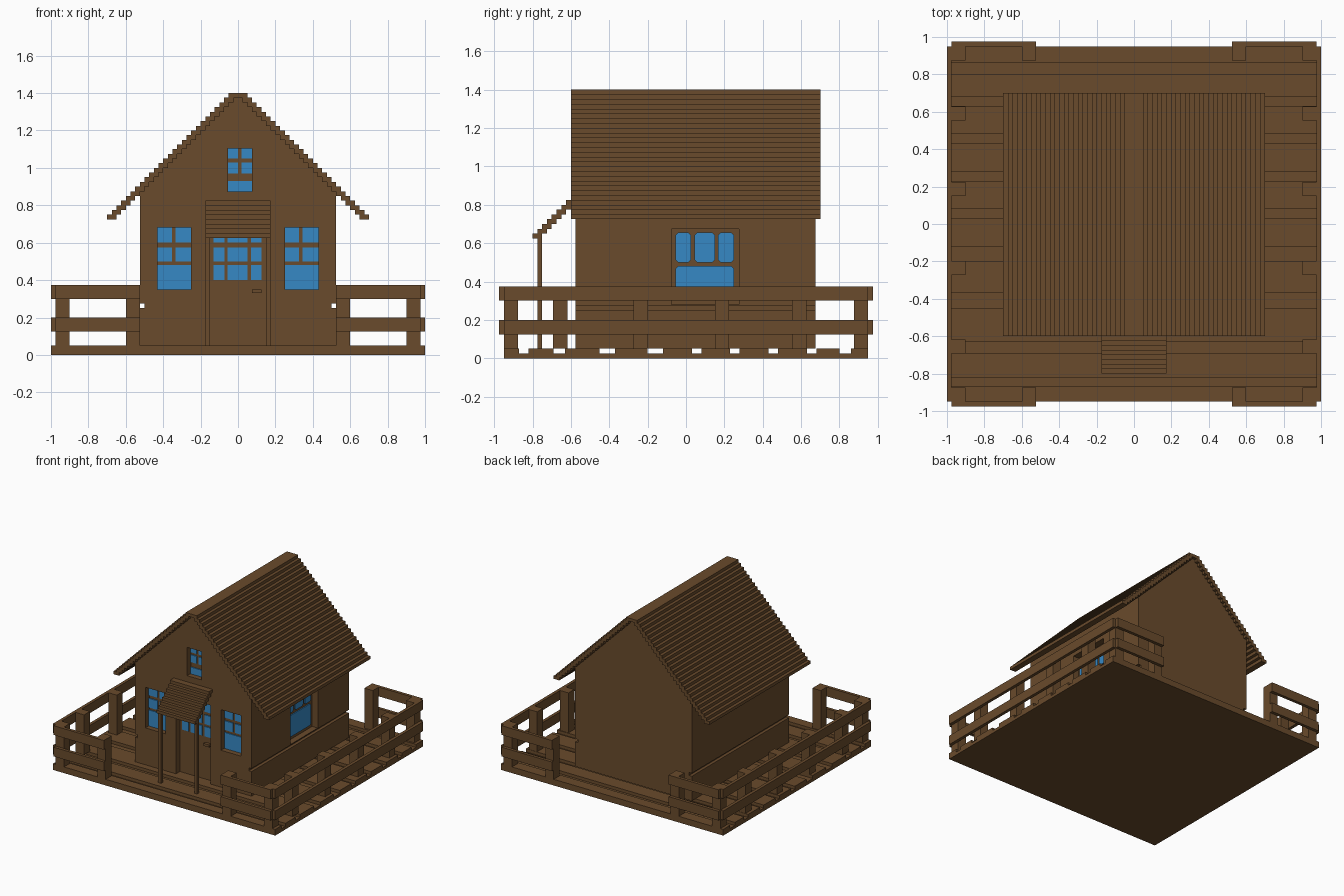
import bpy, bmesh
from mathutils import Vector

cube = bpy.data.objects.get("Cube")
if cube:
    bpy.data.objects.remove(cube, do_unlink=True)


def material(name, rgb):
    m = bpy.data.materials.new(name)
    m.use_nodes = True
    m.diffuse_color = (*rgb, 1)
    m.node_tree.nodes["Principled BSDF"].inputs["Base Color"].default_value = (*rgb, 1)
    return m


WOOD = material("brown wood", (0.142, 0.070, 0.025))
GLASS = material("blue glass", (0.037, 0.250, 0.560))


def finish(name, bm, mat):
    bmesh.ops.recalc_face_normals(bm, faces=bm.faces)
    me = bpy.data.meshes.new(name)
    bm.to_mesh(me)
    bm.free()
    me.materials.append(mat)
    ob = bpy.data.objects.new(name, me)
    bpy.context.collection.objects.link(ob)
    return ob


def add_box(bm, x0, x1, y0, y1, z0, z1):
    x0, x1 = sorted((x0, x1))
    y0, y1 = sorted((y0, y1))
    verts = bmesh.ops.create_cube(bm, size=1)["verts"]
    size = Vector((x1 - x0, y1 - y0, z1 - z0))
    mid = Vector((x0 + x1, y0 + y1, z0 + z1)) / 2
    for v in verts:
        v.co = Vector(a * b for a, b in zip(v.co, size)) + mid


def boxes(name, items, mat=WOOD):
    bm = bmesh.new()
    for b in items:
        add_box(bm, *b)
    return finish(name, bm, mat)


def prism(name, points, direction, mat):
    bm = bmesh.new()
    face = bm.faces.new([bm.verts.new(p) for p in points])
    ext = bmesh.ops.extrude_face_region(bm, geom=[face])
    bmesh.ops.translate(bm, vec=direction,
                        verts=[g for g in ext["geom"] if isinstance(g, bmesh.types.BMVert)])
    return finish(name, bm, mat)


# Deck: slab with raised planks and grooves between them
boxes("deck_slab", [(-1, 1, -0.95, 0.95, 0, 0.025)])
grooves = [(-.87, -.82), (-.69, -.63), (-.45, -.37), (-.2, -.12), (.03, .08),
           (.23, .28), (.43, .48), (.63, .68), (.8, .86)]
starts = [-0.95] + [g[1] for g in grooves]
ends = [g[0] for g in grooves] + [0.95]
boxes("deck_planks", [(-1, 1, a, b, 0.025, 0.05) for a, b in zip(starts, ends)])

# Fence: posts along the sides, gate posts front and back, two rails each
posts, rails = [], []
for s in (-1, 1):
    for y in (-0.9125, -0.655, -0.235, 0.1875, 0.59, 0.9125):
        posts.append((s * 0.9, s * 0.975, y - 0.0375, y + 0.0375, 0.05, 0.375))
    for t in (-1, 1):
        posts.append((s * 0.525, s * 0.6, t * 0.875, t * 0.95, 0.05, 0.375))
    for z in (0.125, 0.3):
        rails.append((s * 0.975, s * 1.0, -0.95, 0.95, z, z + 0.075))
        for t in (-1, 1):
            rails.append((s * 0.525, s * 0.975, t * 0.95, t * 0.975, z, z + 0.075))
boxes("fence_posts", posts)
boxes("fence_rails", rails)

# House body: gable profile with a groove along each side
FRONT, BACK, SIDE, DEPTH = -0.575, 0.675, 0.525, 0.05
half = [(SIDE, 0.05), (SIDE, 0.25), (0.5, 0.25), (0.5, 0.275), (SIDE, 0.275),
        (SIDE, 0.875), (0.025, 1.375)]
outline = half + [(-x, z) for x, z in reversed(half)]
house = prism("house_walls", [(x, FRONT, z) for x, z in outline],
              (0, BACK - FRONT, 0), WOOD)

# Window and door recesses cut into the walls
front_openings = [(-0.43, -0.25, 0.35, 0.68), (0.25, 0.43, 0.35, 0.68),
                  (-0.055, 0.075, 0.875, 1.105), (-0.155, 0.155, 0.04, 0.69)]
cuts = [(a, b, FRONT - 0.1, FRONT + DEPTH, c, d) for a, b, c, d in front_openings]
cuts.append((SIDE - DEPTH, SIDE + 0.1, -0.075, 0.275, 0.28, 0.675))
cutter = boxes("opening_cutter", cuts)
cutter.hide_render = True
mod = house.modifiers.new("openings", "BOOLEAN")
mod.operation = "DIFFERENCE"
mod.solver = "EXACT"
mod.object = cutter
bpy.context.view_layer.objects.active = house
bpy.ops.object.modifier_apply(modifier=mod.name)
bpy.data.objects.remove(cutter, do_unlink=True)


# Glass panes as thin plates on the back of each front recess
def front_panes(name, columns, rows, wide=None):
    cells = [(a, b, c, d) for a, b in columns for c, d in rows]
    if wide:
        cells.append((columns[0][0], columns[-1][1], *wide))
    y = FRONT + DEPTH
    boxes(name, [(a, b, y - 0.008, y + 0.001, c, d) for a, b, c, d in cells], GLASS)


rows = [(0.6, 0.68), (0.5, 0.575)]
front_panes("front_window_right_glass", [(-0.43, -0.353), (-0.333, -0.25)], rows, (0.35, 0.48))
front_panes("front_window_left_glass", [(0.25, 0.327), (0.345, 0.43)], rows, (0.35, 0.48))
front_panes("attic_window_glass", [(-0.053, 0), (0.02, 0.075)],
            [(1.05, 1.105), (0.97, 1.03)], (0.875, 0.93))
front_panes("door_glass", [(-0.13, -0.073), (-0.055, 0.05), (0.07, 0.125)],
            [(0.6, 0.67), (0.5, 0.575), (0.4, 0.48)])
boxes("door_handle", [(0.075, 0.125, FRONT + 0.025, FRONT + DEPTH, 0.33, 0.35)])

# Side window: panes with clipped corners
c = 0.013
for i, (a, b, lo, hi) in enumerate([(-0.055, 0.025, 0.5, 0.655), (0.045, 0.15, 0.5, 0.655),
                                    (0.168, 0.25, 0.5, 0.655), (-0.055, 0.25, 0.305, 0.48)]):
    ring = [(a + c, lo), (b - c, lo), (b, lo + c), (b, hi - c),
            (b - c, hi), (a + c, hi), (a, hi - c), (a, lo + c)]
    x = SIDE - DEPTH
    prism("side_window_glass_%d" % (i + 1), [(x - 0.001, y, z) for y, z in ring],
          (0.009, 0, 0), GLASS)

# Stepped roof boards climbing to the ridge
roof = []
for i in range(27):
    x, z = 0.65 - 0.025 * i, 0.725 + 0.025 * i
    for s in (-1, 1):
        roof.append((s * x, s * (x + 0.05), -0.6, 0.7, z, z + 0.025))
boxes("roof_boards", roof)

# Porch canopy and its two posts
boxes("porch_canopy", [(-0.175, 0.175, -0.8 + 0.025 * i, -0.75 + 0.025 * i,
                        0.625 + 0.025 * i, 0.65 + 0.025 * i) for i in range(8)])
boxes("porch_posts", [(s * 0.15, s * 0.175, -0.775, -0.75, 0.05, 0.63) for s in (-1, 1)])
